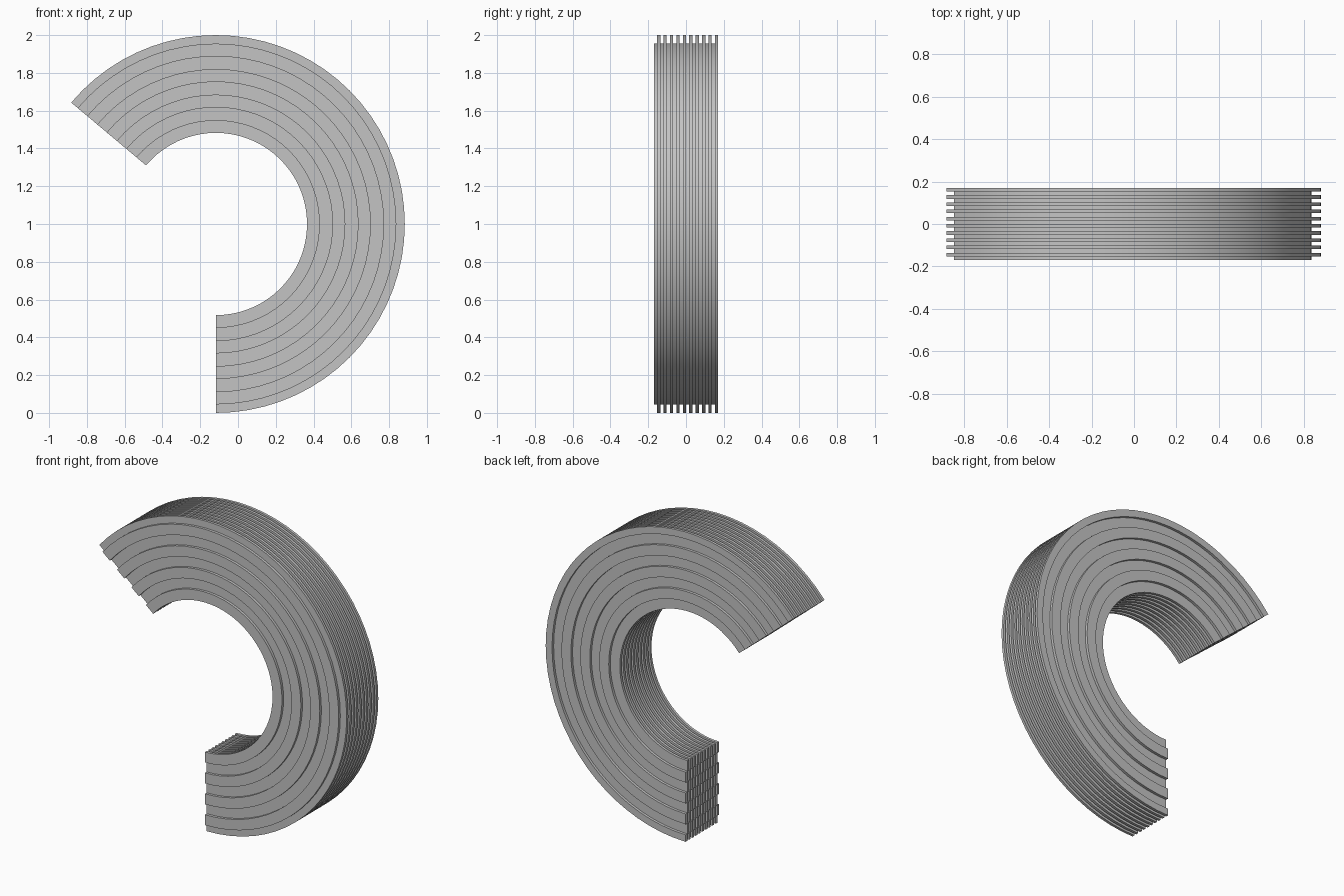
import bpy, bmesh, math
from mathutils import Matrix

if "Cube" in bpy.data.objects:
    bpy.data.objects.remove(bpy.data.objects["Cube"], do_unlink=True)

CENTRE_X, CENTRE_Z = -0.117, 1.0
START, SWEEP, STEPS = math.radians(-90), math.radians(230), 46
LAYERS, THICK = 20, 0.017
OUTER, BAND = 0.955, 0.0675

grey = bpy.data.materials.new("mid_grey")
grey.use_nodes = True
colour = (0.55, 0.55, 0.55, 1)
grey.diffuse_color = colour
grey.node_tree.nodes["Principled BSDF"].inputs["Base Color"].default_value = colour


def arc_strip(bm, inner, outer):
    """Sweep a rectangle around the y axis to make one curved bar."""
    rings = []
    for i in range(STEPS + 1):
        a = START + SWEEP * i / STEPS
        rings.append([bm.verts.new((r * math.cos(a), y, r * math.sin(a)))
                      for r, y in ((inner, 0), (outer, 0), (outer, THICK), (inner, THICK))])
    for p, q in zip(rings, rings[1:]):
        for k in range(4):
            n = (k + 1) % 4
            bm.faces.new((p[k], p[n], q[n], q[k]))
    bm.faces.new(rings[0])
    bm.faces.new(rings[-1])


def sheet_mesh(name, bands):
    bm = bmesh.new()
    for inner, outer in bands:
        arc_strip(bm, inner, outer)
    bmesh.ops.recalc_face_normals(bm, faces=bm.faces)
    mesh = bpy.data.meshes.new(name)
    bm.to_mesh(mesh)
    bm.free()
    mesh.materials.append(grey)
    return mesh


# Concentric bands, alternating between the two kinds of sheet
edges = [1.0] + [OUTER - BAND * k for k in range(8)]
bands = [(lo, hi) for hi, lo in zip(edges, edges[1:])]
meshes = (sheet_mesh("inner_sheet", bands[1::2]), sheet_mesh("outer_sheet", bands[0::2]))

# Stack the sheets from front to back
bpy.ops.object.select_all(action='DESELECT')
for i in range(LAYERS):
    mesh = meshes[i % 2]
    sheet = bpy.data.objects.new(f"{mesh.name}_{i // 2 + 1}", mesh)
    y = (i - LAYERS / 2) * THICK
    sheet.matrix_world = Matrix.Translation((CENTRE_X, y, CENTRE_Z))
    bpy.context.collection.objects.link(sheet)
    if i < 2:
        sheet.select_set(True)
        bpy.context.view_layer.objects.active = sheet

# Smooth curves, crisp edges
bpy.ops.object.shade_smooth_by_angle(angle=math.radians(30))
